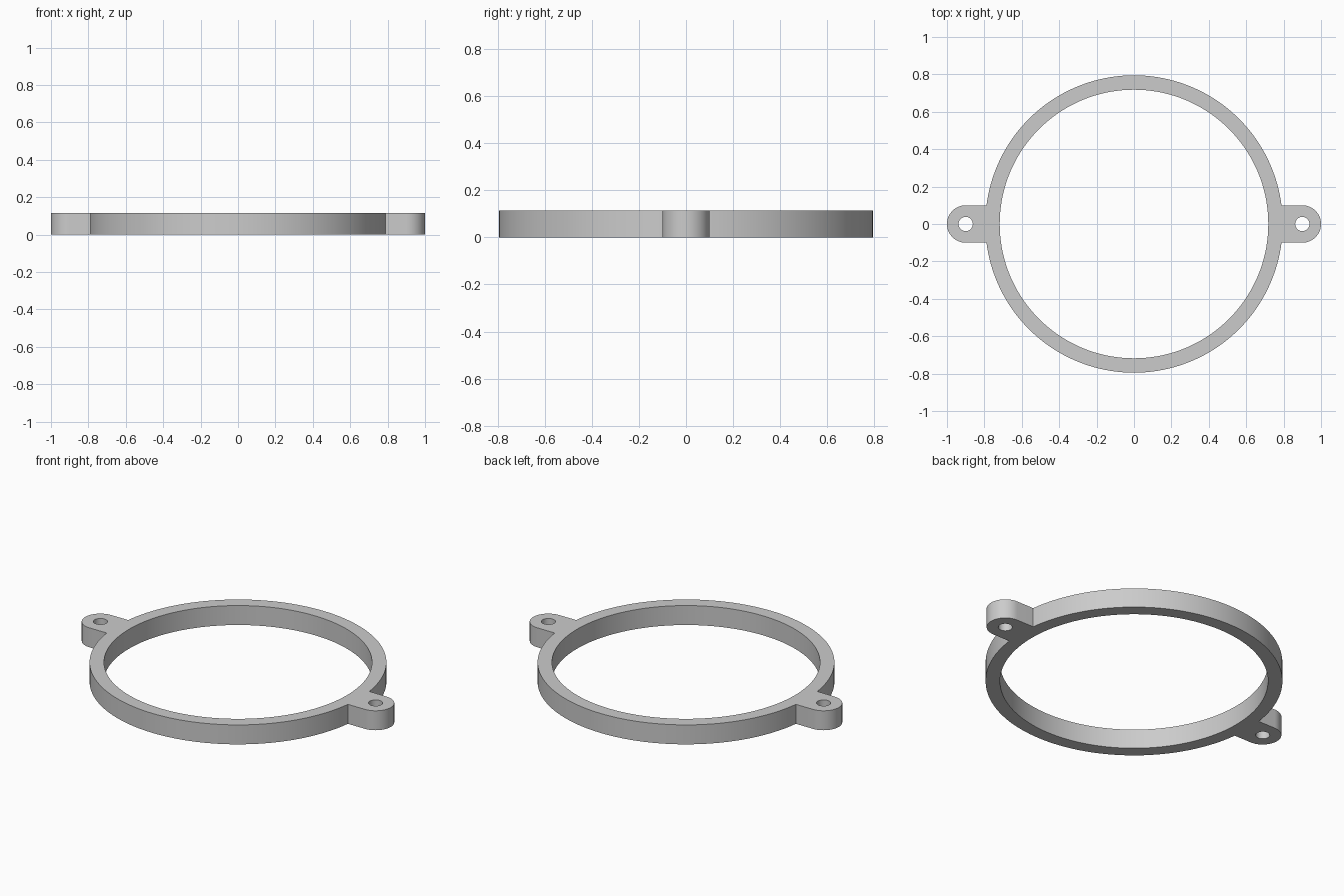
import bpy
import bmesh
from math import radians, pi, asin, cos, sin

cube = bpy.data.objects.get("Cube")
if cube:
    bpy.data.objects.remove(cube, do_unlink=True)

OUTER, INNER, HEIGHT = 0.795, 0.718, 0.115
TAB_X, TAB_R, HOLE_R = 0.9, 0.1, 0.038


def arc(cx, radius, start, end, steps):
    """Points along an arc centred on the x axis, both ends included."""
    return [(cx + radius * cos(start + (end - start) * i / steps),
             radius * sin(start + (end - start) * i / steps))
            for i in range(steps + 1)]


def circle(cx, radius, steps):
    return arc(cx, radius, 0, 2 * pi, steps)[:-1]


# Outer outline: rounded tab and half ring, then the same turned half round
join = asin(TAB_R / OUTER)
half = arc(TAB_X, TAB_R, -pi / 2, pi / 2, 32) + arc(0, OUTER, join, pi - join, 72)
outline = half + [(-x, -y) for x, y in half]

# Outline, bore and screw holes
loops = [outline, circle(0, INNER, 144),
         circle(TAB_X, HOLE_R, 40), circle(-TAB_X, HOLE_R, 40)]

bm = bmesh.new()
for loop in loops:
    verts = [bm.verts.new((x, y, 0)) for x, y in loop]
    for i, v in enumerate(verts):
        bm.edges.new((verts[i - 1], v))
bmesh.ops.triangle_fill(bm, edges=bm.edges[:], use_beauty=True, normal=(0, 0, 1))

# Thicken the flat profile into a solid
result = bmesh.ops.extrude_face_region(bm, geom=bm.faces[:], use_keep_orig=True)
top = [g for g in result["geom"] if isinstance(g, bmesh.types.BMVert)]
bmesh.ops.translate(bm, verts=top, vec=(0, 0, HEIGHT))
bmesh.ops.recalc_face_normals(bm, faces=bm.faces[:])

mesh = bpy.data.meshes.new("mounting_ring")
bm.to_mesh(mesh)
bm.free()
ring = bpy.data.objects.new("mounting_ring", mesh)
bpy.context.collection.objects.link(ring)

# Plain grey finish
grey = bpy.data.materials.new("light_grey")
grey.use_nodes = True
colour = (0.6, 0.6, 0.6, 1)
grey.diffuse_color = colour
bsdf = next(n for n in grey.node_tree.nodes if n.type == "BSDF_PRINCIPLED")
bsdf.inputs["Base Color"].default_value = colour
mesh.materials.append(grey)

bpy.ops.object.select_all(action="DESELECT")
ring.select_set(True)
bpy.context.view_layer.objects.active = ring
bpy.ops.object.shade_smooth_by_angle(angle=radians(30))
